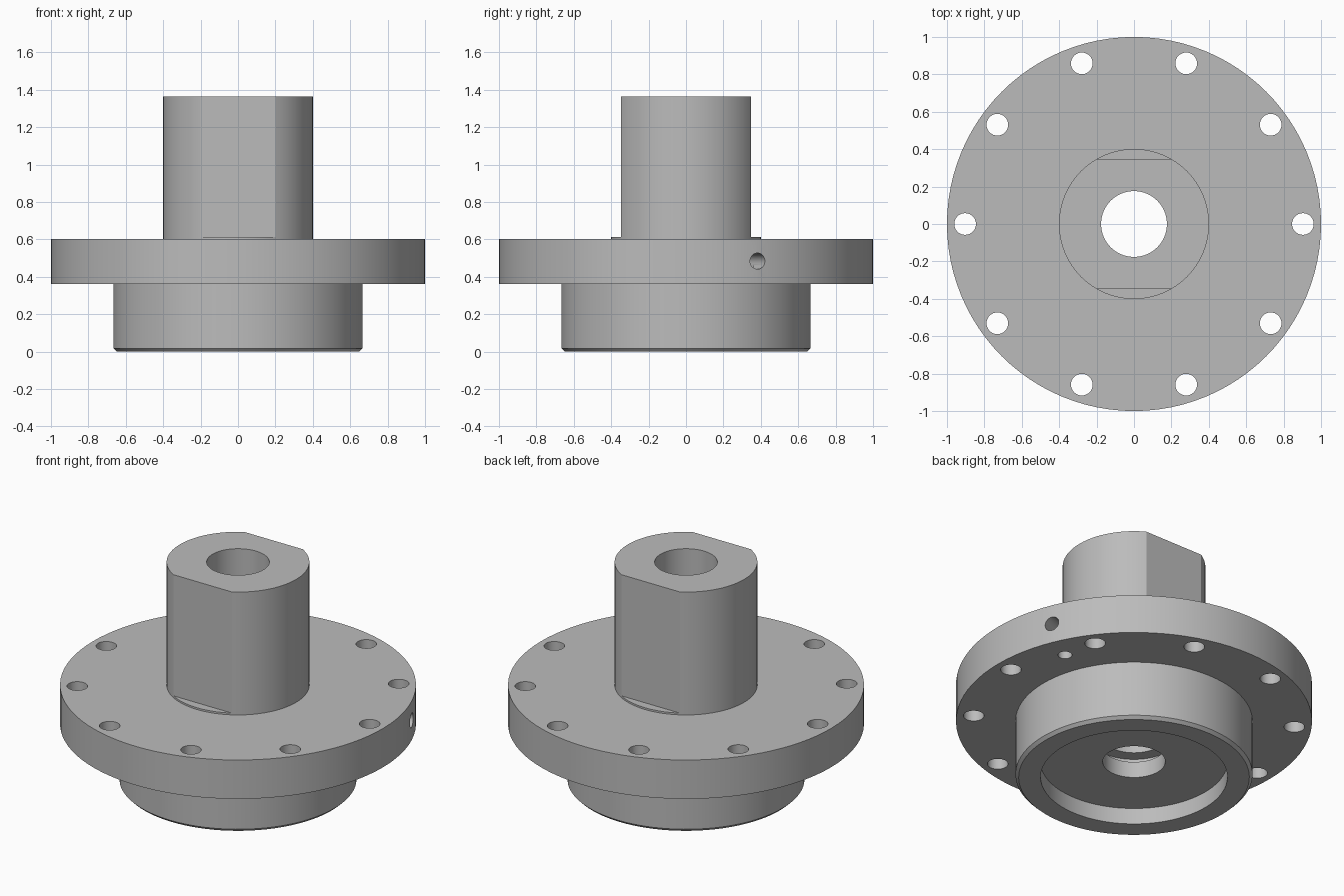
import bpy
import bmesh
from math import cos, sin, pi, radians
from mathutils import Matrix, Vector

if "Cube" in bpy.data.objects:
    bpy.data.objects.remove(bpy.data.objects["Cube"])

SEGMENTS = 96
FLANGE_BOTTOM, FLANGE_TOP, TOP = 0.362, 0.603, 1.365
CHANNEL_Z, CHANNEL_ANGLE = 0.484, radians(22.5)

steel = bpy.data.materials.new("machined grey")
steel.use_nodes = True
grey = (0.5, 0.5, 0.5, 1)
steel.diffuse_color = grey
steel.node_tree.nodes["Principled BSDF"].inputs["Base Color"].default_value = grey


def add_object(name, bm):
    bmesh.ops.recalc_face_normals(bm, faces=bm.faces)
    mesh = bpy.data.meshes.new(name)
    bm.to_mesh(mesh)
    bm.free()
    mesh.materials.append(steel)
    obj = bpy.data.objects.new(name, mesh)
    bpy.context.collection.objects.link(obj)
    return obj


def lathe(name, profile):
    """Revolve a closed (radius, height) profile about z."""
    bm = bmesh.new()
    rings = [[bm.verts.new((r * cos(a), r * sin(a), z)) for r, z in profile]
             for a in (2 * pi * i / SEGMENTS for i in range(SEGMENTS))]
    count = len(profile)
    for i, ring in enumerate(rings):
        after = rings[(i + 1) % SEGMENTS]
        for j in range(count):
            k = (j + 1) % count
            bm.faces.new((ring[j], after[j], after[k], ring[k]))
    return add_object(name, bm)


def drill(start, end, radius):
    """Cylindrical cutter between two points."""
    start, end = Vector(start), Vector(end)
    axis = end - start
    place = Matrix.Translation((start + end) / 2) @ axis.to_track_quat('Z', 'Y').to_matrix().to_4x4()
    bm = bmesh.new()
    bmesh.ops.create_cone(bm, cap_ends=True, segments=32, radius1=radius, radius2=radius,
                          depth=axis.length, matrix=place)
    return add_object("drill_cutter", bm)


def block(centre, size):
    bm = bmesh.new()
    bmesh.ops.create_cube(bm, size=1, matrix=Matrix.Translation(centre) @ Matrix.Diagonal((*size, 1)))
    return add_object("block_cutter", bm)


def cut(target, cutter):
    cutter.hide_render = True
    mod = target.modifiers.new("cut", 'BOOLEAN')
    mod.operation = 'DIFFERENCE'
    mod.solver = 'EXACT'
    mod.object = cutter
    bpy.context.view_layer.objects.active = target
    bpy.ops.object.modifier_apply(modifier=mod.name)
    bpy.data.objects.remove(cutter)


def polar(radius, angle, z):
    return (radius * cos(angle), radius * sin(angle), z)


# Turned body: spigot with recess, flange, shaft and grooved bore
hub = lathe("flanged_hub", [
    (0.525, 0), (0.648, 0), (0.666, 0.018), (0.666, FLANGE_BOTTOM),
    (1, FLANGE_BOTTOM), (1, FLANGE_TOP), (0.401, FLANGE_TOP), (0.401, TOP),
    (0.176, TOP), (0.176, 0.26), (0.25, 0.26), (0.25, 0.2),
    (0.176, 0.2), (0.176, 0.1), (0.525, 0.1)])

# Two flats on the shaft, leaving a thin step above the flange
for side in (-1, 1):
    cut(hub, block((0, side * 0.447, 1.114), (1, 0.2, 1)))

# Ring of bolt holes
for i in range(10):
    a = 2 * pi * i / 10
    cut(hub, drill(polar(0.903, a, 0.3), polar(0.903, a, 0.7), 0.058))

# Cross-drilled channel: radial bore, flange port and recess port
cut(hub, drill(polar(0.4, CHANNEL_ANGLE, CHANNEL_Z), polar(1.1, CHANNEL_ANGLE, CHANNEL_Z), 0.043))
cut(hub, drill(polar(0.84, CHANNEL_ANGLE, 0.3), polar(0.84, CHANNEL_ANGLE, CHANNEL_Z), 0.04))
cut(hub, drill(polar(0.42, CHANNEL_ANGLE, 0.05), polar(0.42, CHANNEL_ANGLE, CHANNEL_Z), 0.04))

# Smooth round walls with crisp machined edges
bpy.ops.object.select_all(action='DESELECT')
hub.select_set(True)
bpy.context.view_layer.objects.active = hub
bpy.ops.object.shade_smooth_by_angle(angle=radians(30))
